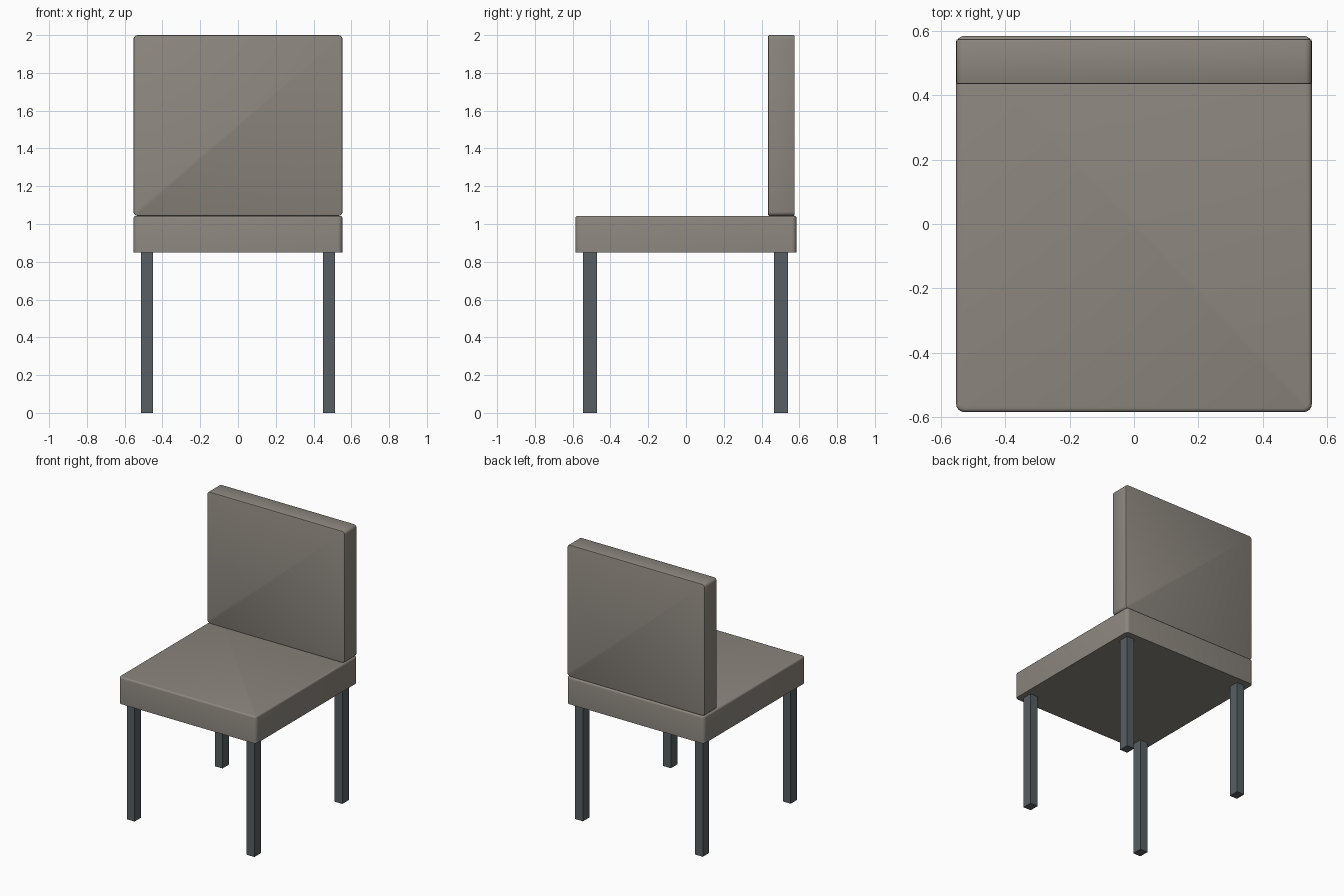
import bpy
import bmesh

cube = bpy.data.objects.get("Cube")
if cube:
    bpy.data.objects.remove(cube, do_unlink=True)


def make_material(name, color):
    mat = bpy.data.materials.new(name)
    mat.use_nodes = True
    mat.diffuse_color = color
    mat.node_tree.nodes["Principled BSDF"].inputs["Base Color"].default_value = color
    return mat


def make_box(name, low, high, mat, bevels=()):
    """Box between two corners; each bevel is (edge rule, width, segments)."""
    bm = bmesh.new()
    bmesh.ops.create_cube(bm, size=1)
    for v in bm.verts:
        v.co = [high[i] if v.co[i] > 0 else low[i] for i in range(3)]
    for rule, width, segments in bevels:
        edges = [e for e in bm.edges if rule(e)]
        bmesh.ops.bevel(bm, geom=edges, offset=width, segments=segments,
                        profile=0.5, affect='EDGES')
    mesh = bpy.data.meshes.new(name)
    bm.to_mesh(mesh)
    bm.free()
    mesh.materials.append(mat)
    obj = bpy.data.objects.new(name, mesh)
    bpy.context.collection.objects.link(obj)
    if bevels:
        bpy.ops.object.select_all(action='DESELECT')
        obj.select_set(True)
        bpy.context.view_layer.objects.active = obj
        bpy.ops.object.shade_smooth_by_angle(angle=0.6)
    return obj


def along(axis):
    """Rule for edges running parallel to an axis."""
    return lambda e: abs((e.verts[0].co - e.verts[1].co).normalized()[axis]) > 0.99


def rim(axis, levels):
    """Rule for edges lying in the end planes of an axis."""
    return lambda e: any(all(abs(v.co[axis] - l) < 1e-4 for v in e.verts) for l in levels)


fabric = make_material("warm grey fabric", (0.262, 0.238, 0.208, 1))
metal = make_material("dark steel", (0.095, 0.114, 0.125, 1))

HALF_W, SEAT_BOTTOM, SEAT_TOP = 0.553, 0.848, 1.043

# Seat cushion: rounded upright corners and a softened top rim
make_box("seat", (-HALF_W, -0.585, SEAT_BOTTOM), (HALF_W, 0.585, SEAT_TOP), fabric,
         [(along(2), 0.025, 4), (rim(2, [SEAT_TOP]), 0.012, 3)])

# Backrest cushion: rounded outline corners and softened front and back rims
back_front, back_rear = 0.435, 0.575
make_box("backrest", (-HALF_W, back_front, SEAT_TOP), (HALF_W, back_rear, 2.0), fabric,
         [(along(1), 0.022, 4), (rim(1, [back_front, back_rear]), 0.006, 2)])

# Four straight rectangular legs
for side, sx in (("left", 1), ("right", -1)):
    for end, y in (("front", -0.507), ("back", 0.503)):
        x = sx * 0.482
        make_box(f"{end}_{side}_leg", (x - 0.031, y - 0.037, 0),
                 (x + 0.031, y + 0.037, SEAT_BOTTOM), metal)
